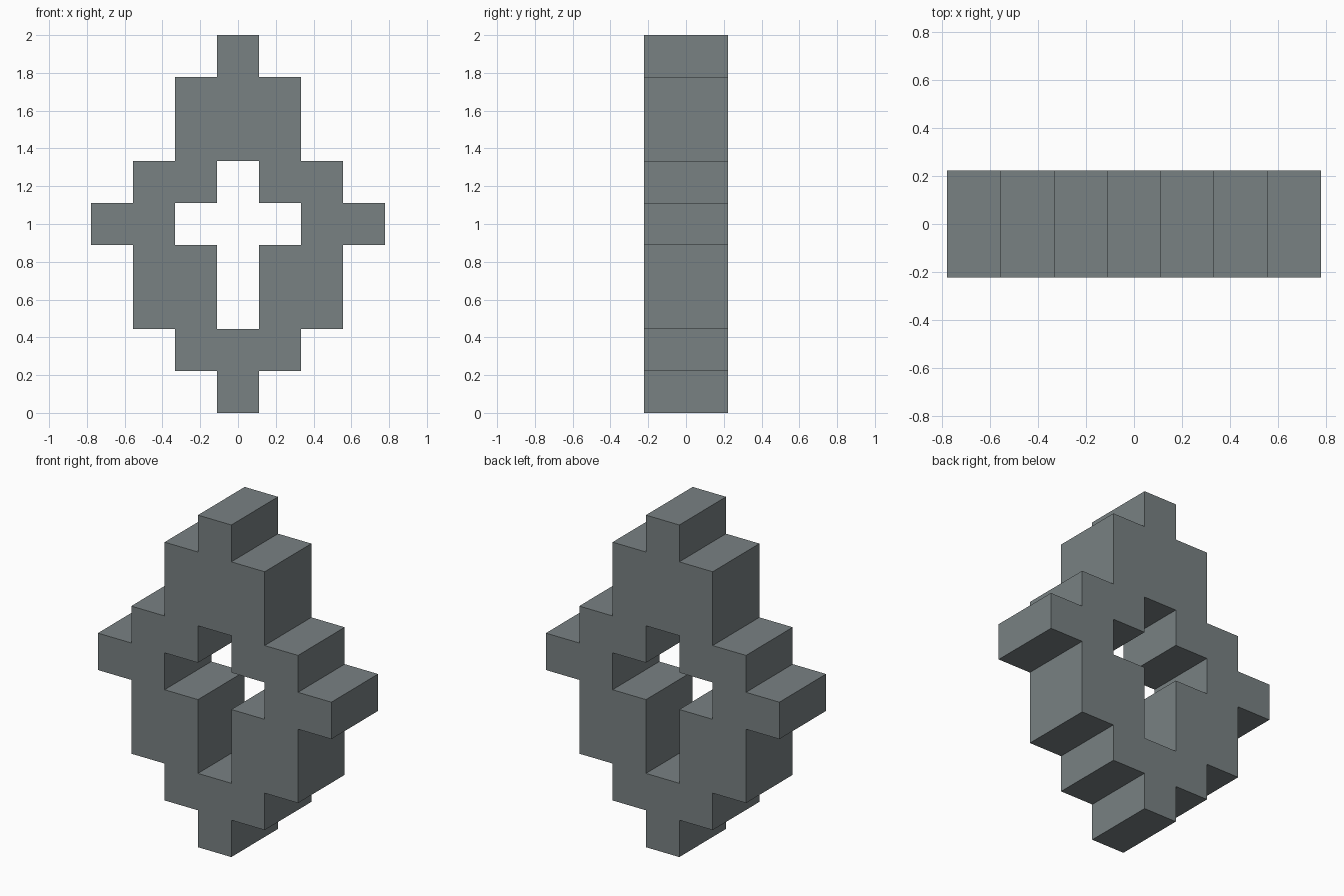
import bpy
import bmesh
from mathutils import Vector

cube = bpy.data.objects.get("Cube")
if cube:
    bpy.data.objects.remove(cube)

UNIT = 2 / 9          # one block of the stepped pattern
DEPTH = 2 * UNIT

stone = bpy.data.materials.new("slate grey")
stone.use_nodes = True
colour = (0.19, 0.22, 0.226, 1)
stone.diffuse_color = colour
stone.node_tree.nodes["Principled BSDF"].inputs["Base Color"].default_value = colour


def stepped(bottom, rows):
    """Stair outline from rows of (half width, height), in blocks."""
    points, z = [(0, bottom)], bottom
    for half_width, height in rows:
        points += [(half_width, z), (half_width, z + height)]
        z += height
    return points + [(0, z)]


# Right half of the frame: outer stairs up, cross-shaped opening back down
outer = stepped(0, [(0.5, 1), (1.5, 1), (2.5, 2), (3.5, 1), (2.5, 1), (1.5, 2), (0.5, 1)])
opening = stepped(2, [(0.5, 2), (1.5, 1), (0.5, 1)])
outline = outer + opening[::-1]

bm = bmesh.new()
face = bm.faces.new([bm.verts.new((x * UNIT, -DEPTH / 2, z * UNIT)) for x, z in outline])
extruded = bmesh.ops.extrude_face_region(bm, geom=[face], use_keep_orig=True)
new_verts = [g for g in extruded["geom"] if isinstance(g, bmesh.types.BMVert)]
bmesh.ops.translate(bm, vec=Vector((0, DEPTH, 0)), verts=new_verts)
bmesh.ops.recalc_face_normals(bm, faces=bm.faces)

# Open the centre seam so the two halves join cleanly
seam = [f for f in bm.faces if all(abs(v.co.x) < 1e-5 for v in f.verts)]
bmesh.ops.delete(bm, geom=seam, context="FACES_ONLY")

mesh = bpy.data.meshes.new("stepped_frame")
bm.to_mesh(mesh)
bm.free()
mesh.materials.append(stone)
frame = bpy.data.objects.new("stepped_frame", mesh)
bpy.context.collection.objects.link(frame)

mirror = frame.modifiers.new("mirror_halves", "MIRROR")
mirror.use_axis[0] = True
mirror.use_clip = True
